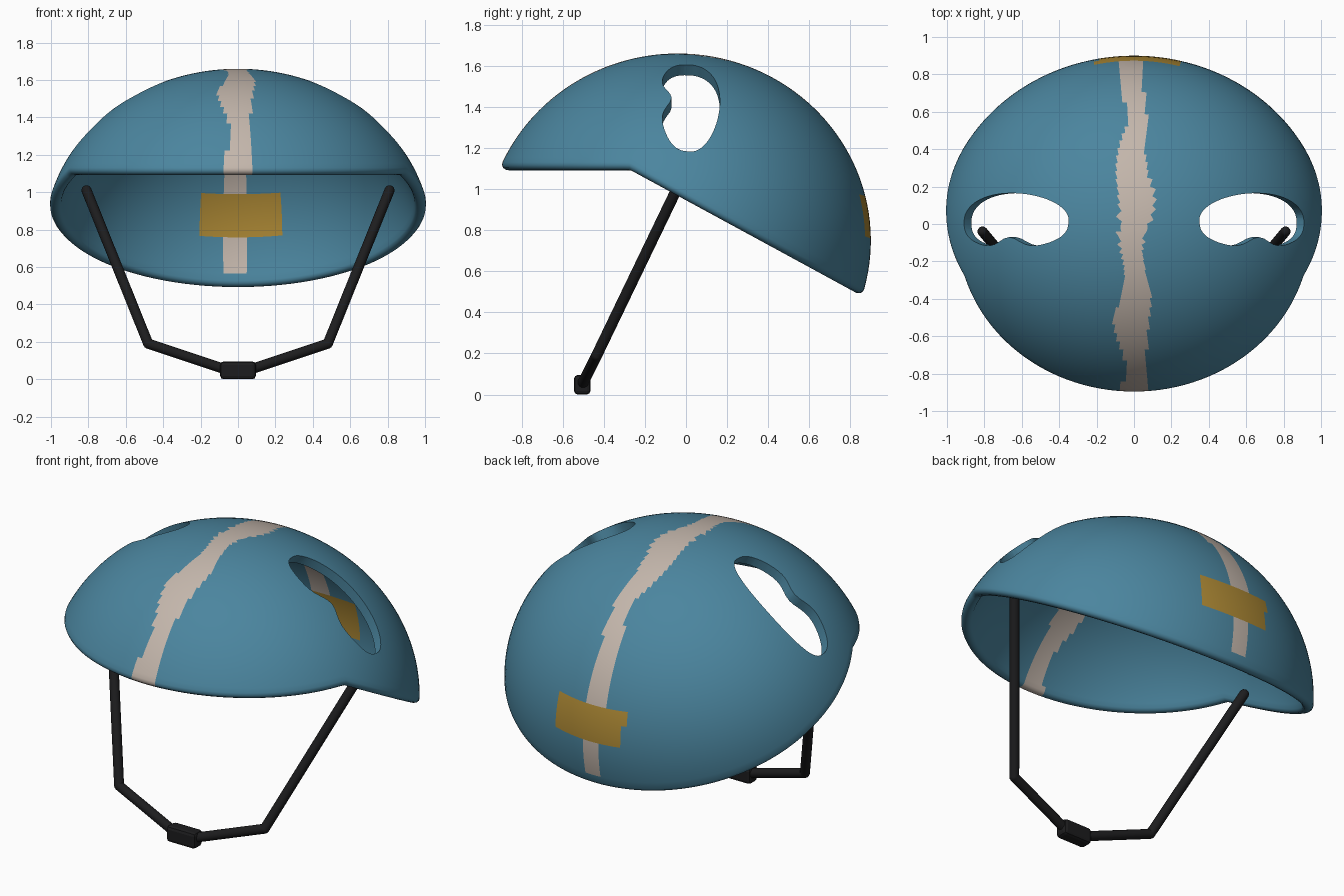
import bpy, bmesh
from math import sin, cos, pi, exp
from mathutils import Vector

if "Cube" in bpy.data.objects:
    bpy.data.objects.remove(bpy.data.objects["Cube"])

def material(name, rgb):
    m = bpy.data.materials.new(name)
    m.diffuse_color = (*rgb, 1)
    m.use_nodes = True
    m.node_tree.nodes["Principled BSDF"].inputs["Base Color"].default_value = m.diffuse_color
    return m

TEAL = material("teal_paint", (0.07, 0.235, 0.345))
CREAM = material("cream_stripe", (0.55, 0.47, 0.41))
OCHRE = material("ochre_patch", (0.42, 0.25, 0.035))
BLACK = material("black_strap", (0.012, 0.012, 0.013))

def make_object(name, bm, mats=()):
    bmesh.ops.recalc_face_normals(bm, faces=bm.faces[:])
    me = bpy.data.meshes.new(name)
    bm.to_mesh(me)
    bm.free()
    for m in mats:
        me.materials.append(m)
    ob = bpy.data.objects.new(name, me)
    bpy.context.collection.objects.link(ob)
    return ob

def activate(ob):
    bpy.ops.object.select_all(action='DESELECT')
    ob.select_set(True)
    bpy.context.view_layer.objects.active = ob

def loft(bm, rings):
    for a, b in zip(rings, rings[1:]):
        n = len(a)
        for i in range(n):
            j = (i + 1) % n
            bm.faces.new((a[i], a[j], b[j], b[i]))

# Helmet shell: ellipsoid dome with a brim cut level in front, sloping to the nape
CENTRE = Vector((0, -0.04, 0.75))
RADII = Vector((1.035, 0.94, 0.91))
THICK, SEG, ROWS = 0.06, 192, 40

def dome(phi, th, inset=0.0):
    r = RADII - Vector((inset,) * 3)
    return CENTRE + Vector((r.x * sin(th) * cos(phi), r.y * sin(th) * sin(phi), r.z * cos(th)))

def rim_angle(phi):
    lo, hi = 0.2, 2.4
    for _ in range(30):
        mid = (lo + hi) / 2
        p = dome(phi, mid)
        if p.z > min(1.11, 1.11 - 0.544 * (p.y + 0.28)):
            lo = mid
        else:
            hi = mid
    return lo

bm = bmesh.new()
phis = [2 * pi * (i + 0.5) / SEG for i in range(SEG)]
ends = [rim_angle(p) - 0.025 for p in phis]
path = [(k / ROWS, 0, 0) for k in range(1, ROWS + 1)]
path += [(1, THICK * (1 - cos(a)) / 2, 0.03 * sin(a)) for a in (pi * k / 6 for k in range(1, 6))]
path += [(k / ROWS, THICK, 0) for k in range(ROWS, 0, -1)]
rings = [[bm.verts.new(dome(p, e * t + extra, inset)) for p, e in zip(phis, ends)]
         for t, inset, extra in path]
loft(bm, rings)
for ring, inset in ((rings[0], 0), (rings[-1], THICK)):
    pole = bm.verts.new(dome(0, 0, inset))
    for i in range(SEG):
        bm.faces.new((ring[i], ring[(i + 1) % SEG], pole))

# Painted centre stripe and rear patch
for f in bm.faces:
    c = f.calc_center_median()
    half = 0.075 + 0.02 * sin(9 * c.y + 4 * c.z)
    if c.y > 0.5 and 0.76 < c.z < 0.98 and -0.2 < c.x < 0.24:
        f.material_index = 2
    elif abs(c.x - 0.015 * sin(14 * c.y)) < half and c.z > 0.57:
        f.material_index = 1
shell = make_object("helmet_shell", bm, (TEAL, CREAM, OCHRE))

# Side vents: bean-shaped holes cut along the surface normal
def vent_cutter(side):
    bm = bmesh.new()
    mid = Vector((0.63, 0, 1.395))
    along, out = Vector((0.798, 0, -0.603)), Vector((0.603, 0, 0.798))
    rings = []
    for d in (-0.2, 0.35):
        ring = []
        for i in range(64):
            a = 2 * pi * i / 64
            u = 0.35 * cos(a)
            if sin(a) > 0:
                v = 0.02 + 0.145 * sin(a)
            else:
                v = 0.02 - 0.15 * abs(sin(a)) ** 0.7 + 0.06 * exp(-(u / 0.09) ** 2)
            p = mid + along * u + out * d + Vector((0, v, 0))
            ring.append(bm.verts.new((p.x * side, p.y, p.z)))
        rings.append(ring)
        bm.faces.new(ring)
    loft(bm, rings)
    return make_object("vent_cutter", bm)

activate(shell)
for side in (-1, 1):
    cutter = vent_cutter(side)
    cutter.hide_render = True
    mod = shell.modifiers.new("vent", 'BOOLEAN')
    mod.operation, mod.solver, mod.object = 'DIFFERENCE', 'EXACT', cutter
    bpy.ops.object.modifier_apply(modifier=mod.name)
    bpy.data.objects.remove(cutter)
activate(shell)
bpy.ops.object.shade_smooth_by_angle(angle=0.8)

# Chin straps: round rods with ball ends
def rod(bm, a, b, r):
    a, b = Vector(a), Vector(b)
    m = (b - a).to_track_quat('Z', 'Y').to_matrix().to_4x4()
    m.translation = (a + b) / 2
    bmesh.ops.create_cone(bm, cap_ends=True, segments=16, radius1=r, radius2=r,
                          depth=(b - a).length, matrix=m)
    for p in (a, b):
        m2 = m.copy()
        m2.translation = p
        bmesh.ops.create_uvsphere(bm, u_segments=16, v_segments=8, radius=r, matrix=m2)

for side, label in ((-1, "left"), (1, "right")):
    bm = bmesh.new()
    pts = [(0.81 * side, -0.04, 1.01), (0.48 * side, -0.435, 0.19), (0.06 * side, -0.505, 0.05)]
    for a, b in zip(pts, pts[1:]):
        rod(bm, a, b, 0.027)
    strap = make_object(label + "_chin_strap", bm, (BLACK,))
    activate(strap)
    bpy.ops.object.shade_smooth_by_angle(angle=0.6)

# Buckle
bm = bmesh.new()
bmesh.ops.create_cube(bm, size=1)
for v in bm.verts:
    v.co = Vector((v.co.x * 0.19, v.co.y * 0.08, v.co.z * 0.095)) + Vector((0, -0.505, 0.0475))
bmesh.ops.bevel(bm, geom=bm.edges[:], offset=0.018, segments=2, affect='EDGES', profile=0.5)
make_object("chin_buckle", bm, (BLACK,))
